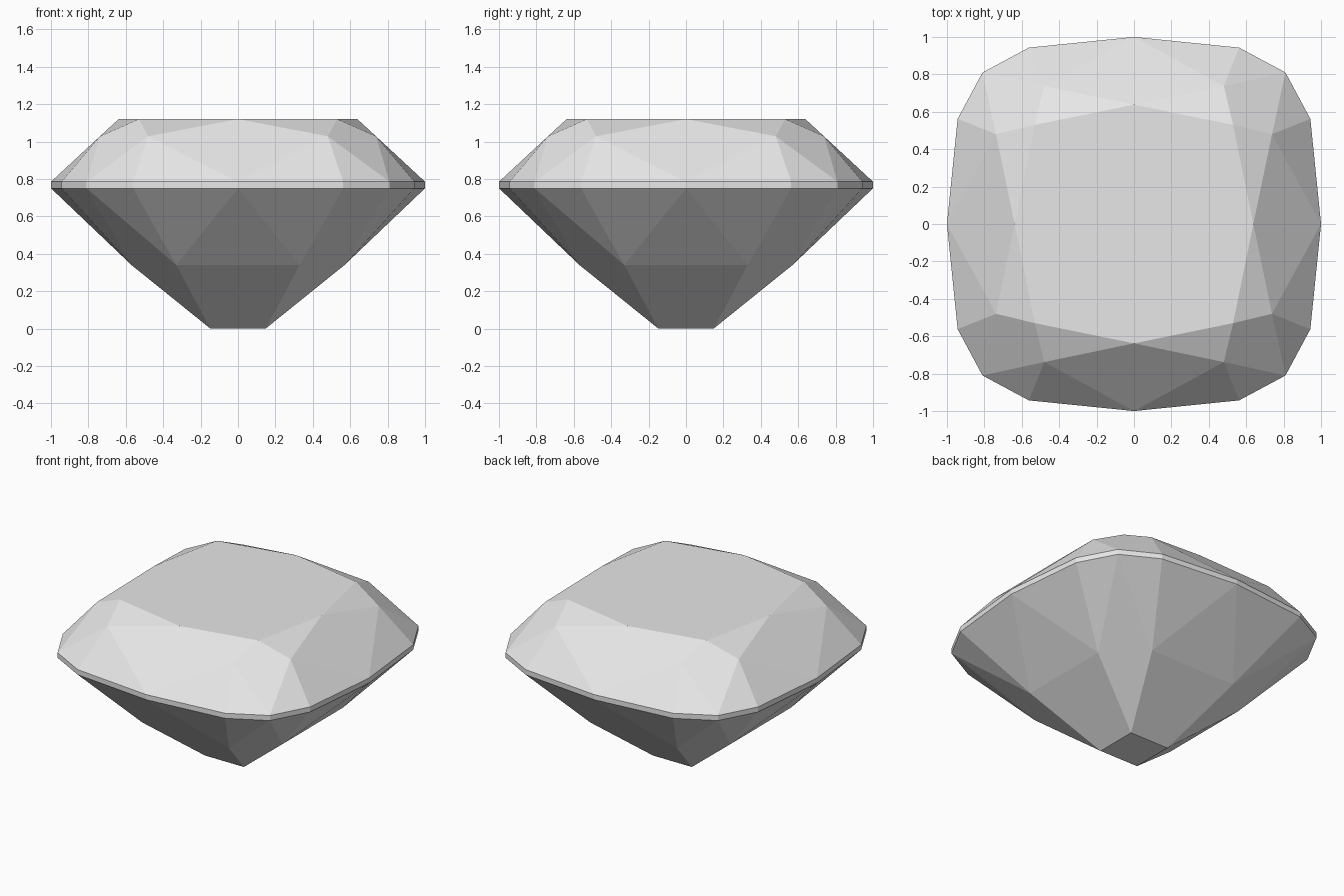
import bpy
import bmesh
from math import pi
from mathutils import Matrix, Vector

if "Cube" in bpy.data.objects:
    bpy.data.objects.remove(bpy.data.objects["Cube"])

# One pale grey for the whole stone
GREY = (0.8, 0.8, 0.8, 1)
stone = bpy.data.materials.new("pale_grey_stone")
stone.use_nodes = True
stone.diffuse_color = GREY
stone.node_tree.nodes["Principled BSDF"].inputs["Base Color"].default_value = GREY

# Heights of each level
CULET, PAVILION, GIRDLE_LOW, GIRDLE_TOP, CROWN, TABLE = 0, 0.34, 0.75, 0.785, 1.028, 1.12


def mirror(p):
    """Reflect across the diagonal plane x = y."""
    return Vector((p[1], p[0], p[2]))


def outline(z):
    """Girdle points from the middle of a side to the corner."""
    return Vector((1, 0, z)), Vector((0.943, 0.562, z)), Vector((0.81, 0.81, z))


def flip_y(p):
    return Vector((p[0], -p[1], p[2]))


def build(name, facets, cap=None):
    """Repeat one quarter of facets around z, and weld them."""
    bm = bmesh.new()
    for k in range(4):
        turn = Matrix.Rotation(k * pi / 2, 3, 'Z')
        for facet in facets:
            bm.faces.new([bm.verts.new(turn @ p) for p in facet])
    if cap:
        ring = [Matrix.Rotation(k * pi / 2, 3, 'Z') @ p for k in range(4) for p in cap]
        bm.faces.new([bm.verts.new(p) for p in ring])
    bmesh.ops.remove_doubles(bm, verts=bm.verts, dist=0.0001)
    bm.normal_update()
    middle = Vector((0, 0, 0.6))
    for f in bm.faces:
        if f.normal.dot(f.calc_center_median() - middle) < 0:
            f.normal_flip()
    mesh = bpy.data.meshes.new(name)
    bm.to_mesh(mesh)
    bm.free()
    mesh.materials.append(stone)
    obj = bpy.data.objects.new(name, mesh)
    bpy.context.collection.objects.link(obj)


# Crown: side kite, corner kite, star triangles, girdle triangles, table
side, shoulder, corner = outline(GIRDLE_TOP)
table_side = Vector((0.638, 0, TABLE))
table_corner = Vector((0.53, 0.53, TABLE))
bezel = Vector((0.738, 0.48, CROWN))
half = [(table_side, table_corner, bezel),
        (bezel, side, shoulder),
        (bezel, shoulder, corner)]
crown = half + [tuple(flip_y(p) for p in f) for f in half]
crown += [(table_side, bezel, side, flip_y(bezel)),
          (table_corner, bezel, corner, mirror(bezel))]
build("crown", crown, (table_side, table_corner))

# Girdle: thin upright band
low, high = outline(GIRDLE_LOW), outline(GIRDLE_TOP)
band = [(low[i], low[i + 1], high[i + 1], high[i]) for i in range(2)]
build("girdle", band + [tuple(flip_y(p) for p in f) for f in band])

# Pavilion: long facets running down to the square culet
side, shoulder, corner = outline(GIRDLE_LOW)
waist = Vector((0.57, 0.33, PAVILION))
tip = Vector((0.148, 0.148, CULET))
half = [(waist, side, shoulder), (waist, shoulder, corner)]
pavilion = half + [tuple(flip_y(p) for p in f) for f in half]
pavilion += [(side, waist, flip_y(waist)),
             (waist, flip_y(waist), flip_y(tip), tip),
             (corner, waist, tip, mirror(waist))]
build("pavilion", pavilion, (tip,))
